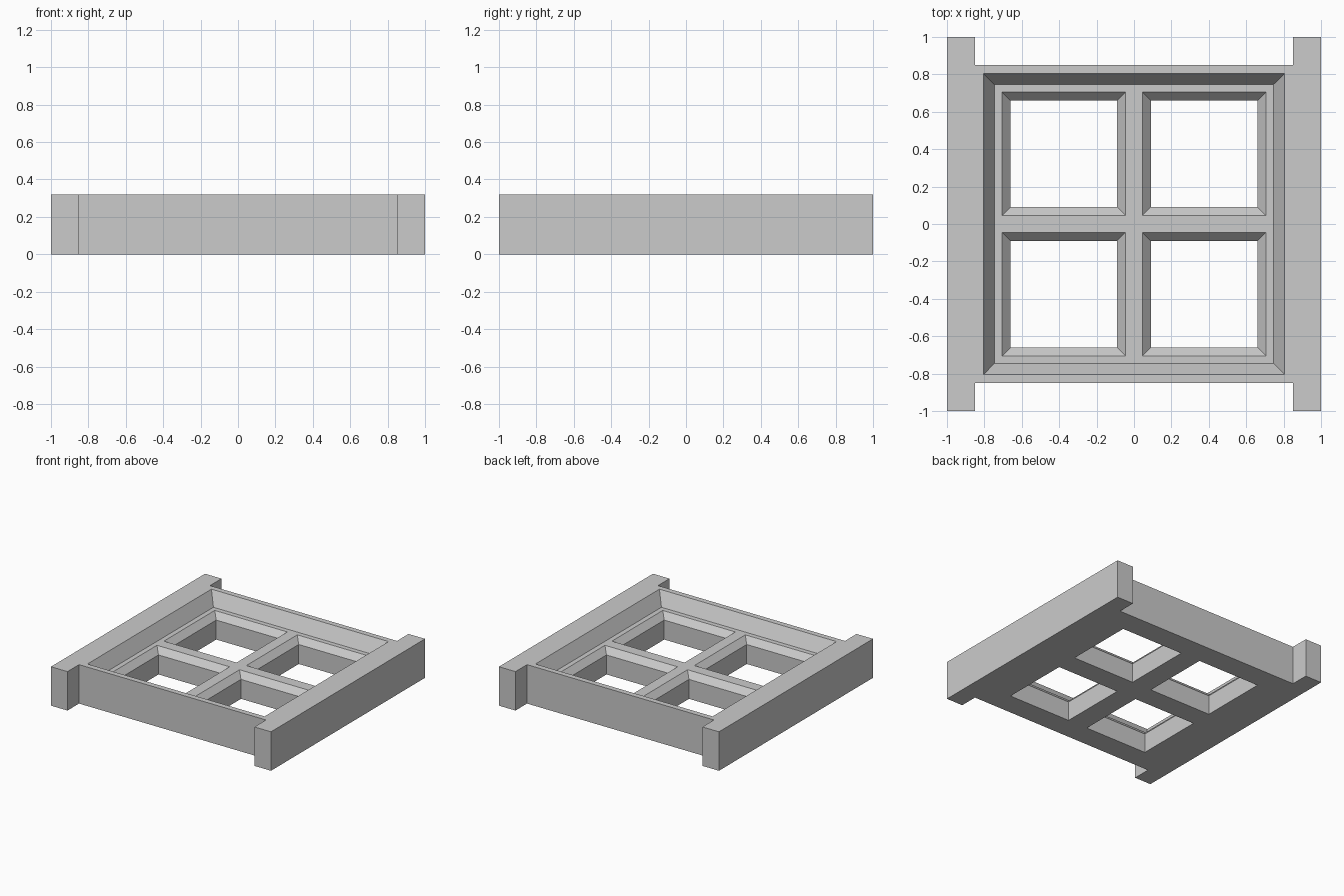
import bpy, bmesh

if "Cube" in bpy.data.objects:
    bpy.data.objects.remove(bpy.data.objects["Cube"])

HEIGHT, FLOOR, CHAMFER = 0.32, 0.21, 0.16


def make_object(name, bm):
    bmesh.ops.recalc_face_normals(bm, faces=bm.faces)
    mesh = bpy.data.meshes.new(name)
    bm.to_mesh(mesh)
    bm.free()
    obj = bpy.data.objects.new(name, mesh)
    bpy.context.collection.objects.link(obj)
    return obj


def loft(name, rings):
    """Solid skinned through equal-length rings of points, capped at both ends."""
    bm = bmesh.new()
    loops = [[bm.verts.new(p) for p in ring] for ring in rings]
    n = len(loops[0])
    for a, b in zip(loops, loops[1:]):
        for i in range(n):
            j = (i + 1) % n
            bm.faces.new((a[i], a[j], b[j], b[i]))
    bm.faces.new(loops[0])
    bm.faces.new(loops[-1])
    return make_object(name, bm)


def square(cx, cy, half, z):
    return [(cx + sx * half, cy + sy * half, z)
            for sx, sy in ((-1, -1), (1, -1), (1, 1), (-1, 1))]


def cut(target, cutter):
    cutter.hide_render = True
    mod = target.modifiers.new("cut", 'BOOLEAN')
    mod.operation = 'DIFFERENCE'
    mod.solver = 'EXACT'
    mod.object = cutter
    bpy.context.view_layer.objects.active = target
    bpy.ops.object.modifier_apply(modifier=mod.name)
    bpy.data.objects.remove(cutter)


# Frame body: panel with two longer side rails, as one H-shaped outline
right = [(0.85, -0.85), (0.85, -1), (1, -1), (1, 1), (0.85, 1), (0.85, 0.85)]
outline = right + [(-x, y) for x, y in reversed(right)]
frame = loft("window_frame", [[(x, y, z) for x, y in outline] for z in (0, HEIGHT)])

# Sloped recess in the top (slope continued above the surface)
cut(frame, loft("recess_cutter", [square(0, 0, 0.745, FLOOR),
                                  square(0, 0, 0.865, 2 * HEIGHT - FLOOR)]))

# Four pane openings with chamfered upper edges
for sx in (-1, 1):
    for sy in (-1, 1):
        profile = ((0.285, -0.1), (0.285, CHAMFER), (0.348, FLOOR + 0.02))
        cut(frame, loft("pane_cutter", [square(sx * 0.375, sy * 0.375, h, z)
                                        for h, z in profile]))
